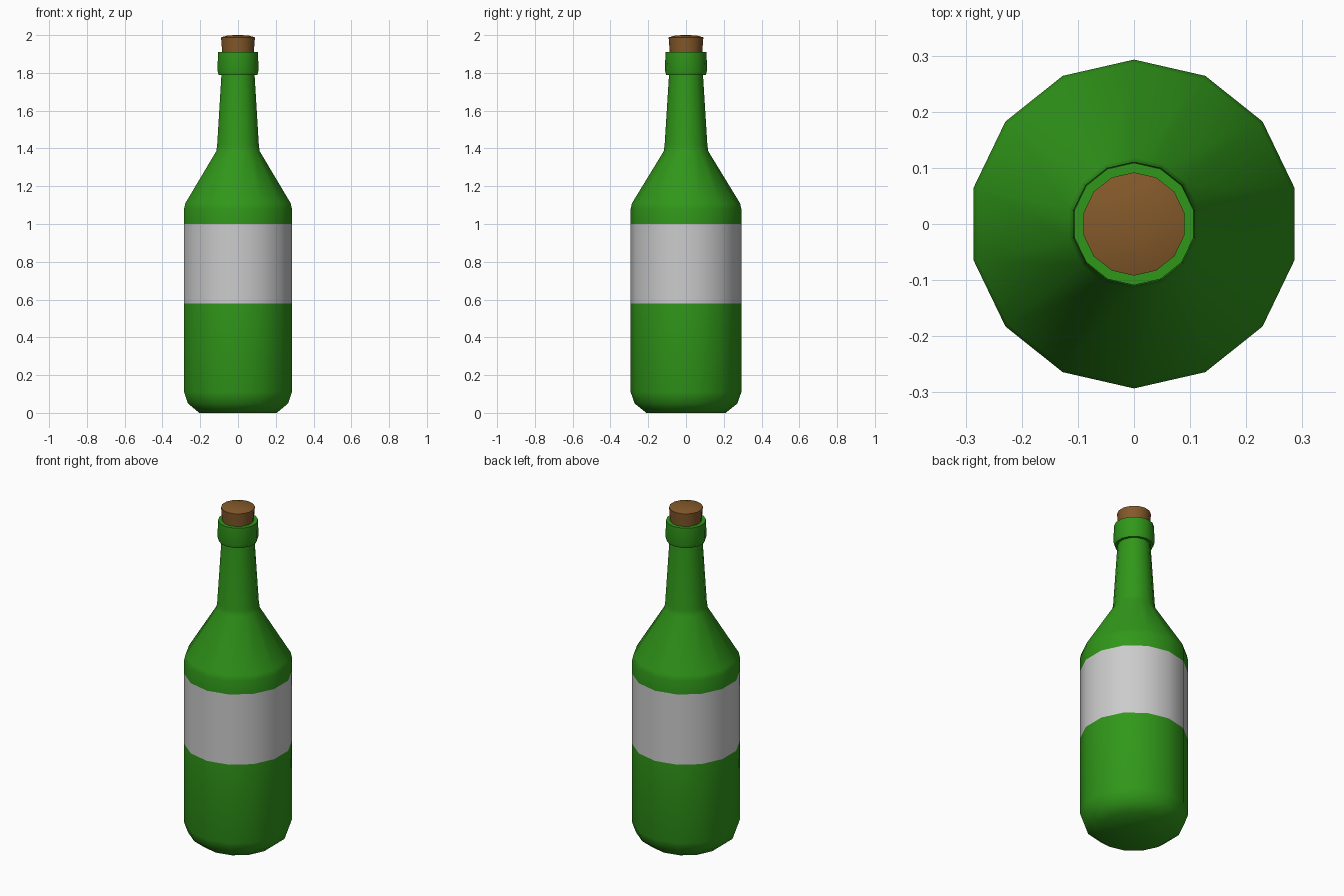
import bpy, bmesh, math

if "Cube" in bpy.data.objects:
    bpy.data.objects.remove(bpy.data.objects["Cube"])

SIDES = 14


def material(name, rgb):
    m = bpy.data.materials.new(name)
    m.diffuse_color = (*rgb, 1)
    m.use_nodes = True
    m.node_tree.nodes["Principled BSDF"].inputs["Base Color"].default_value = m.diffuse_color
    return m


def lathe(name, profile, mat=None, cap_bottom=False, cap_top=False):
    """Revolve (radius, z) points into a 14-sided surface with a corner facing +y."""
    bm = bmesh.new()
    rings = []
    for r, z in profile:
        rings.append([bm.verts.new((r * math.sin(-2 * math.pi * i / SIDES),
                                    r * math.cos(2 * math.pi * i / SIDES), z))
                      for i in range(SIDES)])
    for a, b in zip(rings, rings[1:]):
        for i in range(SIDES):
            j = (i + 1) % SIDES
            bm.faces.new((a[i], a[j], b[j], b[i]))
    if cap_bottom:
        bm.faces.new(rings[0][::-1])
    if cap_top:
        bm.faces.new(rings[-1])
    mesh = bpy.data.meshes.new(name)
    bm.to_mesh(mesh)
    bm.free()
    ob = bpy.data.objects.new(name, mesh)
    bpy.context.collection.objects.link(ob)
    if mat:
        mesh.materials.append(mat)
    bpy.ops.object.select_all(action='DESELECT')
    ob.select_set(True)
    bpy.context.view_layer.objects.active = ob
    bpy.ops.object.shade_smooth_by_angle(angle=math.radians(40))
    return ob


green = material("green_glass", (0.03, 0.31, 0.01))
brown = material("cork_brown", (0.23, 0.10, 0.023))

# Lower body with chamfered foot
lathe("lower_body", [(0.21, 0), (0.272, 0.05), (0.293, 0.11), (0.293, 0.58)],
      green, cap_bottom=True)

# Paper label, flush with the glass
lathe("label", [(0.293, 0.58), (0.293, 1.0)])

# Shoulder, neck, lip and the mouth recess
lathe("upper_body", [(0.293, 1.0), (0.293, 1.08), (0.286, 1.11), (0.118, 1.385),
                     (0.113, 1.42), (0.09, 1.79), (0.105, 1.79), (0.111, 1.81),
                     (0.109, 1.91), (0.086, 1.91), (0.084, 1.88)], green)

# Cork, flaring towards a slightly domed top
lathe("cork", [(0.084, 1.88), (0.086, 1.91), (0.092, 1.988), (0.06, 1.997), (0.02, 2.0)],
      brown, cap_bottom=True, cap_top=True)
